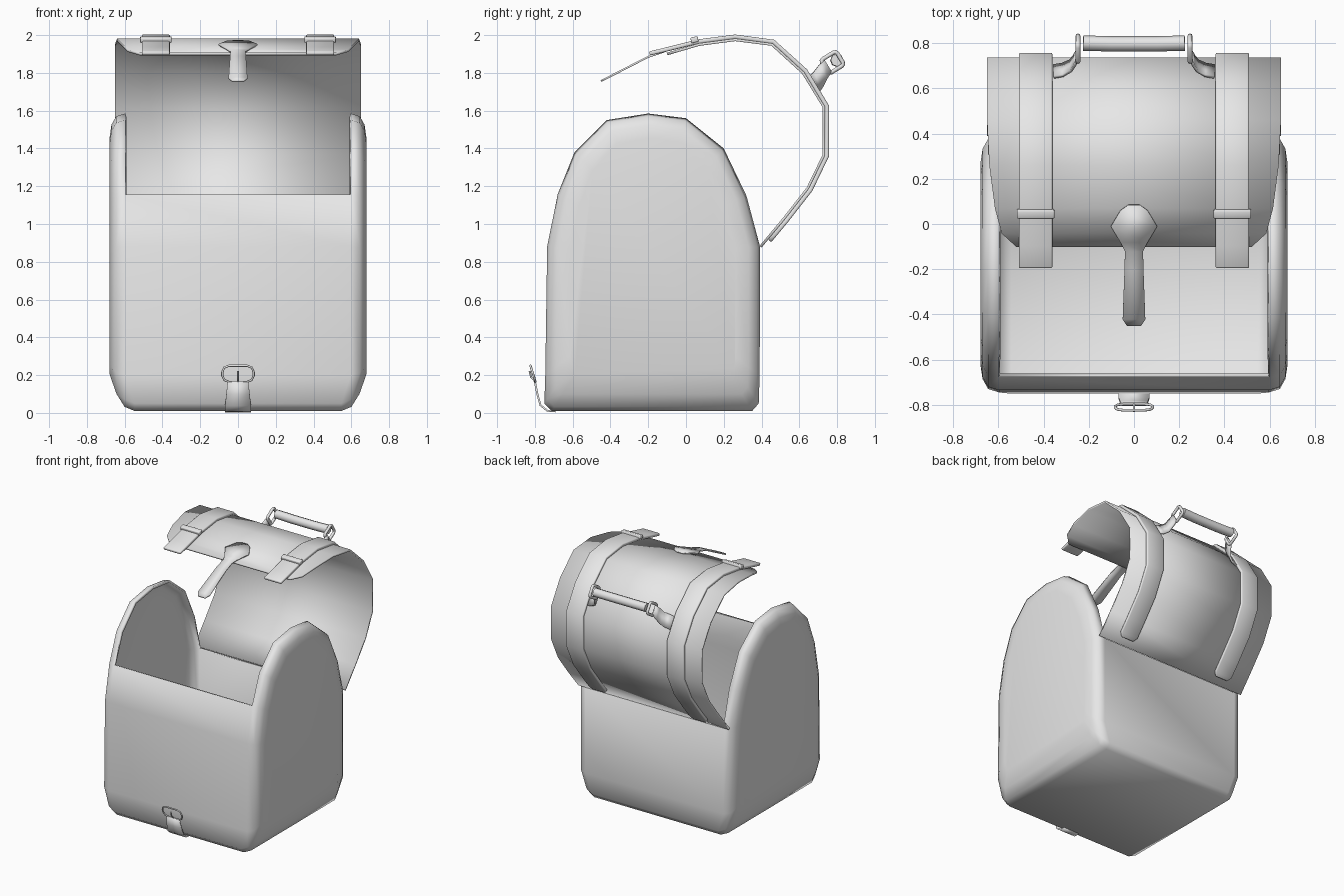
import bpy, bmesh, math
from mathutils import Vector

cube = bpy.data.objects.get("Cube")
if cube:
    bpy.data.objects.remove(cube, do_unlink=True)

leather = bpy.data.materials.new("plain_grey")
leather.use_nodes = True
GREY = (0.8, 0.8, 0.8, 1)
leather.diffuse_color = GREY
leather.node_tree.nodes["Principled BSDF"].inputs["Base Color"].default_value = GREY


def finish(name, bm, angle=60, thickness=0, offset=0, bevel=0):
    mesh = bpy.data.meshes.new(name)
    bmesh.ops.recalc_face_normals(bm, faces=bm.faces)
    bm.to_mesh(mesh)
    bm.free()
    ob = bpy.data.objects.new(name, mesh)
    bpy.context.collection.objects.link(ob)
    mesh.materials.append(leather)
    if thickness:
        mod = ob.modifiers.new("Thickness", "SOLIDIFY")
        mod.thickness, mod.offset = thickness, offset
    if bevel:
        mod = ob.modifiers.new("Soft edges", "BEVEL")
        mod.width, mod.segments, mod.angle_limit = bevel, 2, math.radians(50)
    bpy.ops.object.select_all(action="DESELECT")
    bpy.context.view_layer.objects.active = ob
    ob.select_set(True)
    bpy.ops.object.shade_smooth_by_angle(angle=math.radians(angle))
    return ob


def ribbon(name, path, half_widths, across=(1, 0, 0), thickness=0.02, bevel=0):
    """Band along a path, with a half width at each point."""
    bm = bmesh.new()
    across = Vector(across)
    rows = [[bm.verts.new(Vector(p) + across * w * s) for s in (-1, 1)]
            for p, w in zip(path, half_widths)]
    for a, b in zip(rows, rows[1:]):
        bm.faces.new((a[0], a[1], b[1], b[0]))
    return finish(name, bm, 50, thickness, 0, bevel)


def tube(name, points, radius, cyclic=False):
    """Round rod through points, turned into a mesh."""
    curve = bpy.data.curves.new(name, "CURVE")
    curve.dimensions = "3D"
    curve.bevel_depth, curve.bevel_resolution = radius, 2
    curve.use_fill_caps = True
    spline = curve.splines.new("POLY")
    spline.points.add(len(points) - 1)
    for p, co in zip(spline.points, points):
        p.co = (*co, 1)
    spline.use_cyclic_u = cyclic
    temp = bpy.data.objects.new(name + "_path", curve)
    bpy.context.collection.objects.link(temp)
    mesh = bpy.data.meshes.new_from_object(
        temp.evaluated_get(bpy.context.evaluated_depsgraph_get()))
    bm = bmesh.new()
    bm.from_mesh(mesh)
    bpy.data.objects.remove(temp, do_unlink=True)
    return finish(name, bm, 50)


def rounded_loop(centre, u, v, half_u, half_v, corner):
    """Points of a chamfered rectangle spanned by u and v."""
    c, u, v = Vector(centre), Vector(u), Vector(v)
    pts = []
    for su, sv in ((1, 1), (-1, 1), (-1, -1), (1, -1)):
        ends = [(half_u, half_v - corner), (half_u - corner * 0.3, half_v - corner * 0.3),
                (half_u - corner, half_v)]
        for a, b in (ends if su == sv else ends[::-1]):
            pts.append(c + u * a * su + v * b * sv)
    return pts


def offset_path(path, d):
    """Shift a (y, z) path to its outer side."""
    out = []
    for i, p in enumerate(path):
        t = Vector(path[min(i + 1, len(path) - 1)]) - Vector(path[max(i - 1, 0)])
        t.normalize()
        out.append((p[0] + t.y * d, p[1] - t.x * d))
    return out


def yz(path, x=0):
    return [(x, y, z) for y, z in path]


# Bag body: open shell with rounded side panels.
# The profile runs from the front rim, under the bag, to the back rim, then over the top.
profile = [(-0.68, 1.155), (-0.735, 0.88), (-0.745, 0.2), (-0.75, 0.05), (-0.71, 0.01),
           (0.35, 0.01), (0.385, 0.05), (0.39, 0.2), (0.392, 0.88),
           (0.32, 1.15), (0.2, 1.4), (0, 1.56), (-0.2, 1.585), (-0.42, 1.55), (-0.59, 1.38)]
BACK_RIM = 8
bm = bmesh.new()


def body_ring(x, inset):
    ring = []
    side = 1 if x > 0 else -1
    for y, z in profile:
        px = abs(x)
        py = -0.175 + (y + 0.175) * (1 - inset / 0.57)
        pz = 0.8 + (z - 0.8) * (1 - inset / 0.79)
        if z < 0.1:
            px -= 0.05 * (1 - inset / 0.13)
            pz += inset * 0.5
        ring.append(bm.verts.new((side * px, py, pz)))
    return ring


inner_rings = []
for side in (-1, 1):
    rings = [body_ring(side * x, d)
             for x, d in ((0.597, 0), (0.645, 0.015), (0.67, 0.06), (0.68, 0.13))]
    inner_rings.append(rings[0])
    for a, b in zip(rings, rings[1:]):
        for i in range(len(profile)):
            j = (i + 1) % len(profile)
            bm.faces.new((a[i], a[j], b[j], b[i]))
    bm.faces.new(rings[-1])
left, right = inner_rings
for i in range(BACK_RIM):
    bm.faces.new((left[i], left[i + 1], right[i + 1], right[i]))
finish("bag_body", bm, 60, 0.02, -1)

# Flap thrown open behind the bag
flap = [(0.395, 0.88), (0.52, 1.03), (0.645, 1.19), (0.73, 1.365), (0.73, 1.62),
        (0.62, 1.80), (0.455, 1.95), (0.26, 1.975), (0.07, 1.95), (-0.04, 1.918), (-0.1, 1.9)]
flap_widths = [0.65] * 7 + [0.64, 0.615, 0.585, 0.52]
ribbon("flap", yz(flap), flap_widths, thickness=0.014)

# Two straps over the flap, each with a keeper loop
strap = offset_path([(0.43, 0.922), (0.45, 0.946)] + flap[1:9] + [(-0.09, 1.91), (-0.19, 1.886)], 0.017)
for side, word in ((-1, "right"), (1, "left")):
    x = side * 0.435
    ribbon(word + "_strap", yz(strap, x), [0.05] + [0.074] * (len(strap) - 1),
           thickness=0.022, bevel=0.007)
    keeper = offset_path([(0.072, 1.95), (0.034, 1.94)], 0.032)
    ribbon(word + "_strap_keeper", yz(keeper, x), [0.083] * 2, thickness=0.03, bevel=0.006)

# Closing tongue with a broad head
tongue = [(0.085, 1.968), (0.06, 1.966), (-0.01, 1.949), (-0.08, 1.926), (-0.12, 1.912),
          (-0.2, 1.885), (-0.42, 1.772), (-0.45, 1.757)]
ribbon("closing_tongue", yz(tongue), [0.025, 0.06, 0.102, 0.06, 0.04, 0.042, 0.05, 0.03],
       thickness=0.01)

# Front buckle strap, frame and prong
ribbon("buckle_strap", yz([(-0.69, 0.008), (-0.735, 0.012), (-0.77, 0.04), (-0.787, 0.1),
                           (-0.8, 0.165)]),
       [0.068, 0.068, 0.068, 0.062, 0.055], thickness=0.01)
slope = Vector((0, -0.3, 0.95)).normalized()
tube("buckle_frame", rounded_loop((0, -0.81, 0.207), (1, 0, 0), slope, 0.083, 0.045, 0.035),
     0.006, True)
tube("buckle_prong", [(0, -0.797, 0.165), (0, -0.82, 0.19), (0, -0.828, 0.222)], 0.005)

# Carrying handle: grip, rings and leather tabs
along = Vector((0, -0.52, 0.85)).normalized()
outward = Vector((0, 0.85, 0.52)).normalized()
tube("handle_grip", [(-0.225, 0.8, 1.868), (-0.1, 0.797, 1.866), (0.1, 0.797, 1.866),
                     (0.225, 0.8, 1.868)], 0.034)
for side, word in ((-1, "right"), (1, "left")):
    tube(word + "_handle_ring",
         rounded_loop((side * 0.248, 0.775, 1.855), along, outward, 0.042, 0.048, 0.015),
         0.011, True)
    tab = [(0.355, 0.675, 1.735), (0.315, 0.682, 1.745), (0.28, 0.7, 1.765),
           (0.262, 0.725, 1.805), (0.25, 0.752, 1.835)]
    ribbon(word + "_handle_tab", [(side * x, y, z) for x, y, z in tab],
           [0.05, 0.05, 0.046, 0.042, 0.036], along, 0.014)
